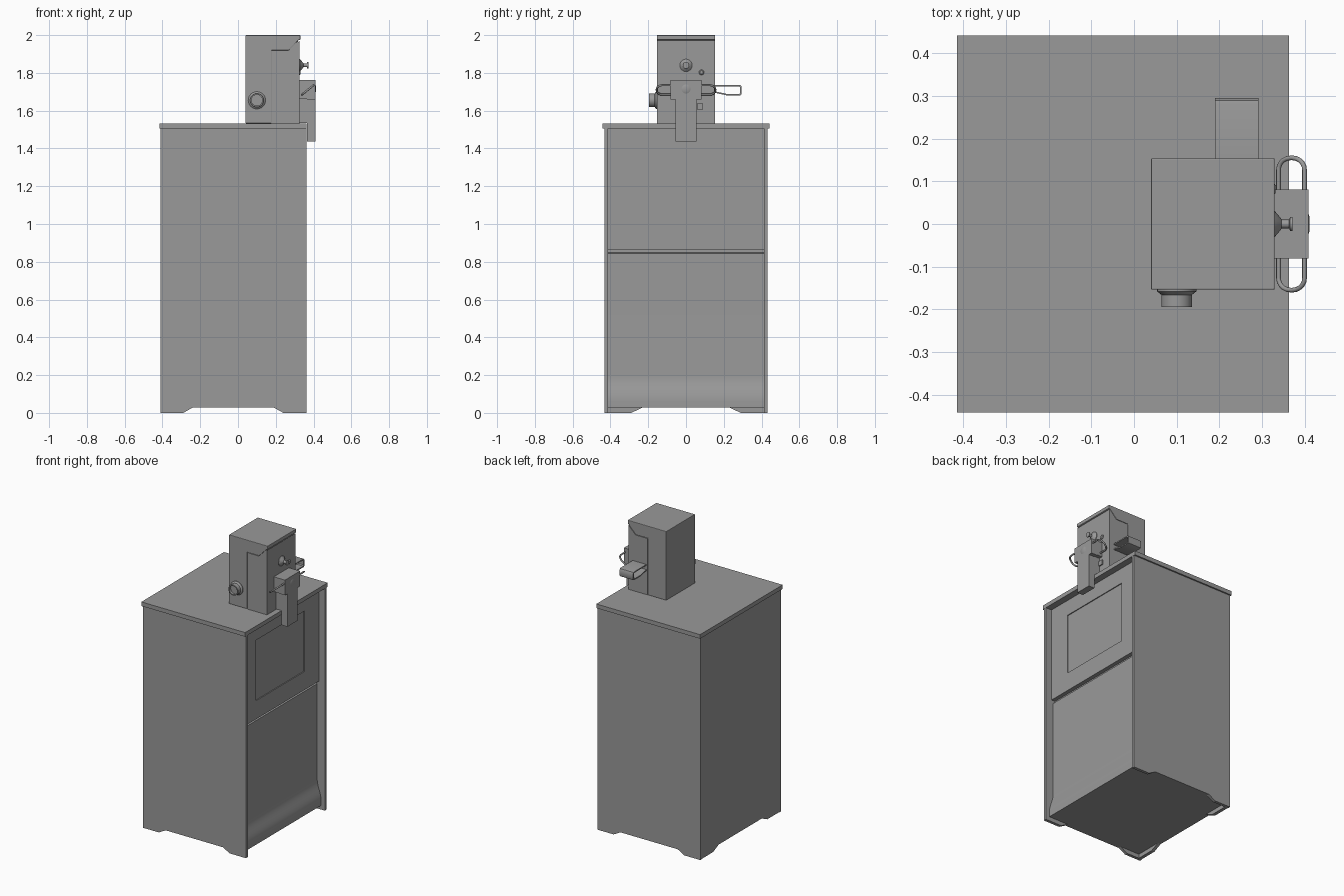
import bpy, bmesh, math
from mathutils import Vector

if "Cube" in bpy.data.objects:
    bpy.data.objects.remove(bpy.data.objects["Cube"])

grey = bpy.data.materials.new("dark_grey")
grey.diffuse_color = (.32, .32, .32, 1)
grey.use_nodes = True
grey.node_tree.nodes["Principled BSDF"].inputs["Base Color"].default_value = grey.diffuse_color


def finish(name, bm, bevel=0, smooth=False):
    bmesh.ops.recalc_face_normals(bm, faces=bm.faces)
    me = bpy.data.meshes.new(name)
    bm.to_mesh(me)
    bm.free()
    me.materials.append(grey)
    ob = bpy.data.objects.new(name, me)
    bpy.context.collection.objects.link(ob)
    if bevel:
        m = ob.modifiers.new("bevel", 'BEVEL')
        m.width, m.segments, m.limit_method = bevel, 2, 'ANGLE'
    if smooth:
        bpy.context.view_layer.objects.active = ob
        ob.select_set(True)
        bpy.ops.object.shade_smooth_by_angle(angle=math.radians(35))
        ob.select_set(False)
    return ob


def prism(name, pts, axis, a, b, **kw):
    """Extrude a 2D outline along an axis; outline uses the other two axes in order."""
    bm = bmesh.new()

    def put(p, d):
        c = list(p)
        c.insert('xyz'.index(axis), d)
        return bm.verts.new(c)
    va, vb = [put(p, a) for p in pts], [put(p, b) for p in pts]
    n = len(pts)
    bm.faces.new(va)
    bm.faces.new(vb[::-1])
    for i in range(n):
        bm.faces.new((va[i], va[(i + 1) % n], vb[(i + 1) % n], vb[i]))
    return finish(name, bm, **kw)


def box(name, x0, x1, y0, y1, z0, z1, **kw):
    return prism(name, [(x0, y0), (x1, y0), (x1, y1), (x0, y1)], 'z', z0, z1, **kw)


def lathe(name, origin, direction, prof, seg=24):
    """Spin (radius, distance) pairs around a direction from origin."""
    q = Vector((0, 0, 1)).rotation_difference(Vector(direction))
    bm = bmesh.new()
    rings = []
    for r, h in prof:
        rings.append([bm.verts.new(Vector(origin) + q @ Vector(
            (r * math.cos(t * math.tau / seg), r * math.sin(t * math.tau / seg), h))) for t in range(seg)])
    for p, n in zip(rings, rings[1:]):
        for i in range(seg):
            j = (i + 1) % seg
            bm.faces.new((p[i], p[j], n[j], n[i]))
    bm.faces.new(rings[0])
    bm.faces.new(rings[-1])
    return finish(name, bm, smooth=True)


# cabinet sides and back, with notched feet
side = [(-.41, 0), (-.29, 0), (-.24, .028), (.19, .028), (.24, 0), (.362, 0), (.362, 1.51), (-.41, 1.51)]
for s, n in ((-1, "near"), (1, "far")):
    prism(n + "_side_panel", side, 'y', s * .412, s * .432)
back = [(-.412, 0), (-.29, 0), (-.23, .028), (.23, .028), (.29, 0), (.412, 0), (.412, 1.51), (-.412, 1.51)]
prism("back_panel", back, 'x', -.407, -.385)

# inner body with lower front that flares out gently at the kick, groove above it
flare = [(.305 + .03 * (1 - math.cos(math.pi * t / 8)) / 2, .20 - .14 * t / 8) for t in range(9)]
body = [(-.385, .028), (.335, .028)] + flare[::-1] + [(.305, .845), (.29, .849), (.29, 1.51), (-.385, 1.51)]
prism("lower_front_and_body", body, 'y', -.412, .412, smooth=True)

# door with shallow window recess
door = box("door", .285, .318, -.412, .412, .865, 1.506)
cutter = box("window_cutter", .312, .34, -.26, .257, .99, 1.40)
cutter.hide_render = True
m = door.modifiers.new("window", 'BOOLEAN')
m.operation, m.object, m.solver = 'DIFFERENCE', cutter, 'EXACT'
bpy.context.view_layer.objects.active = door
bpy.ops.object.modifier_apply(modifier="window")
bpy.data.objects.remove(cutter)

# cabinet lid
box("lid", -.415, .363, -.442, .442, 1.505, 1.533)

# coin box: core, rear shell with roof, and front cover separated by a fine seam
box("coin_box_core", .05, .318, -.150, .150, 1.53, 1.985)
shell = [(.04, 1.533), (.177, 1.533), (.177, 1.919), (.268, 1.919), (.32, 1.973), (.33, 1.976), (.33, 2.0), (.04, 2.0)]
prism("coin_box_shell", shell, 'y', -.154, .154, bevel=.003)
cover = [(.181, 1.533), (.325, 1.533), (.325, 1.970), (.270, 1.915), (.181, 1.915)]
prism("coin_box_cover", cover, 'y', -.154, .154)

# coin return tray, a bent strip
outer = [(.15, 1.737), (.28, 1.737), (.29, 1.734), (.295, 1.725), (.295, 1.692), (.291, 1.683),
         (.283, 1.68), (.22, 1.68), (.15, 1.695)]
inner = [(.15, 1.703), (.22, 1.688), (.281, 1.688), (.287, 1.694), (.287, 1.723), (.28, 1.729), (.15, 1.729)]
prism("return_tray", outer + inner, 'x', .19, .292, smooth=True)

# coin chute bracket on the front
tee = [(-.055, 1.437), (.055, 1.437), (.055, 1.66), (.081, 1.66), (.081, 1.763), (-.081, 1.763), (-.081, 1.66), (-.055, 1.66)]
prism("chute_front", tee, 'x', .365, .409)
box("chute_head", .32, .366, -.081, .081, 1.663, 1.763)
box("chute_neck", .32, .366, -.055, .055, 1.535, 1.664)
lathe("chute_rivet", (.408, 0, 1.715), (1, 0, 0), [(.024, 0), (.024, .001), (.016, .004)])

# tilted pull ring through the bracket
cu = bpy.data.curves.new("pull_ring", 'CURVE')
cu.dimensions, cu.bevel_depth, cu.bevel_resolution = '3D', .0055, 3
cu.materials.append(grey)
sp = cu.splines.new('POLY')
pts = []
for cx, cy, a0 in ((.372, .127, 0), (.367, .127, 90), (.367, -.127, 180), (.372, -.127, 270)):
    for k in range(6):
        a = math.radians(a0 + k * 18)
        x = cx + .028 * math.cos(a)
        pts.append((x, cy + .028 * math.sin(a), 1.685 + (x - .339) * .82, 1))
sp.points.add(len(pts) - 1)
for p, c in zip(sp.points, pts):
    p.co = c
sp.use_cyclic_u = True
bpy.context.collection.objects.link(bpy.data.objects.new("pull_ring", cu))

# lock knob, bolt and button on the coin box front
lathe("lock_knob", (.322, 0, 1.84), (1, 0, 0),
      [(.033, 0), (.033, .006), (.014, .022), (.01, .024), (.01, .042), (.017, .044), (.017, .05)])
lathe("bolt", (.322, .082, 1.803), (1, 0, 0), [(.014, 0), (.014, .006), (.009, .01)], 16)
box("reject_button", .32, .333, .058, .09, 1.605, 1.637)

# round dial on the coin box side
lathe("side_dial", (.10, -.15, 1.655), (0, -1, 0),
      [(.046, 0), (.046, .008), (.036, .016), (.036, .045), (.029, .045), (.029, .03)])
